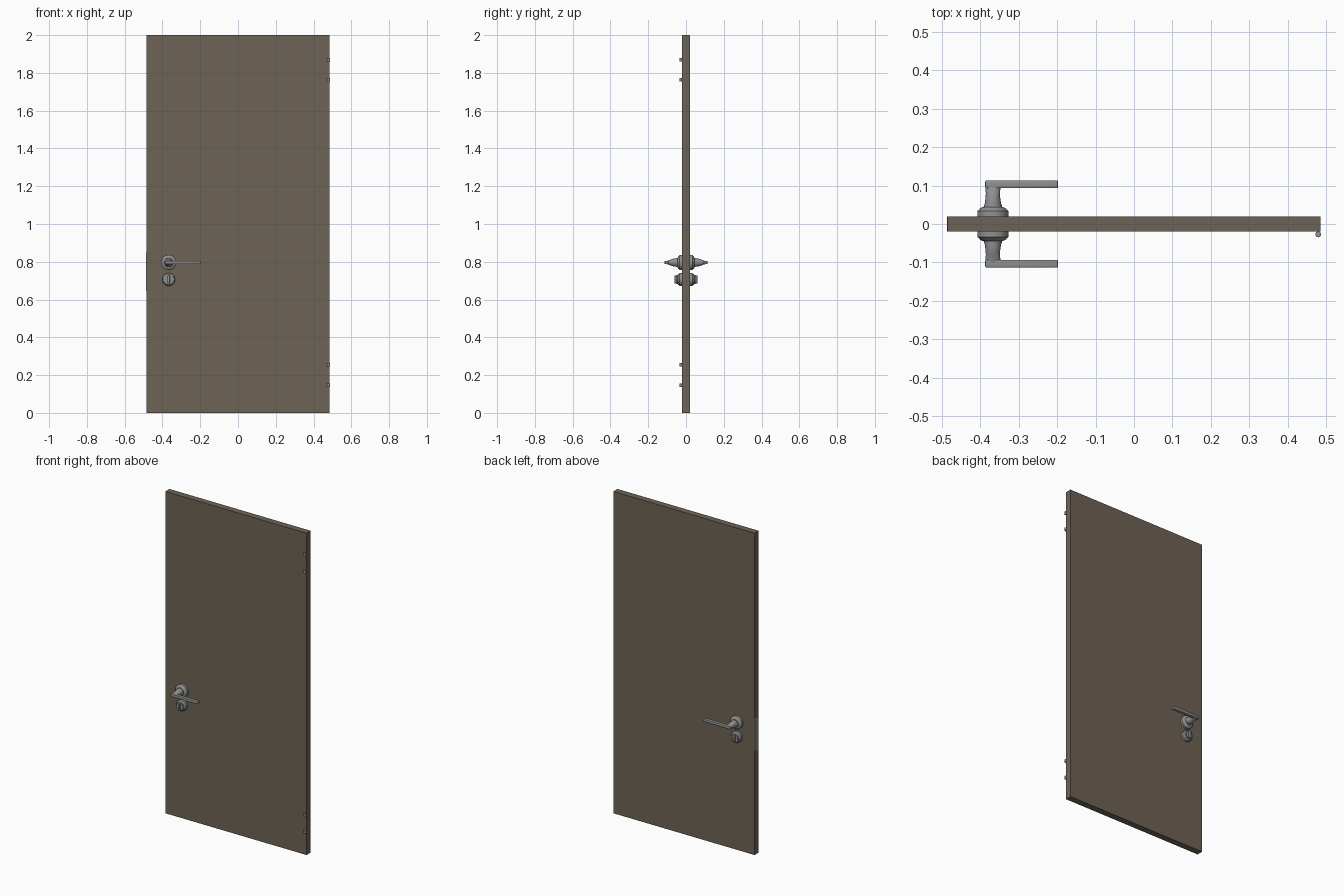
import bpy, bmesh, math

if "Cube" in bpy.data.objects:
    bpy.data.objects.remove(bpy.data.objects["Cube"])

def material(name, rgb):
    m = bpy.data.materials.new(name)
    m.diffuse_color = (*rgb, 1)
    m.use_nodes = True
    m.node_tree.nodes["Principled BSDF"].inputs["Base Color"].default_value = m.diffuse_color
    return m

WOOD = material("brown_door", (0.158, 0.125, 0.092))
METAL = material("grey_metal", (0.28, 0.28, 0.285))

def finish(bm, name, mat, smooth=True, mirror=False):
    bmesh.ops.recalc_face_normals(bm, faces=bm.faces)
    me = bpy.data.meshes.new(name)
    bm.to_mesh(me)
    bm.free()
    me.materials.append(mat)
    ob = bpy.data.objects.new(name, me)
    bpy.context.collection.objects.link(ob)
    bpy.context.view_layer.objects.active = ob
    ob.select_set(True)
    if smooth:
        bpy.ops.object.shade_smooth_by_angle(angle=math.radians(35))
    ob.select_set(False)
    if mirror:  # same fitting on the other face of the door
        mod = ob.modifiers.new("both_faces", 'MIRROR')
        mod.use_axis = (False, True, False)
    return ob

def box(name, lo, hi, mat, bevel=0, mirror=False):
    bm = bmesh.new()
    bmesh.ops.create_cube(bm, size=1)
    for v in bm.verts:
        v.co = [(a + b) / 2 + c * (b - a) for a, b, c in zip(lo, hi, v.co)]
    if bevel:
        bmesh.ops.bevel(bm, geom=bm.edges[:], offset=bevel, segments=3,
                        profile=0.5, affect='EDGES')
    return finish(bm, name, mat, bevel > 0, mirror)

def turned(name, cx, cz, rings, mat):
    """Loft of elliptical rings (depth, half width, half height) along y."""
    bm, n, loops = bmesh.new(), 40, []
    for y, rx, rz in rings:
        loops.append([bm.verts.new((cx + rx * math.cos(2 * math.pi * i / n), y,
                                    cz + rz * math.sin(2 * math.pi * i / n)))
                      for i in range(n)])
    for a, b in zip(loops, loops[1:]):
        for i in range(n):
            j = (i + 1) % n
            bm.faces.new((a[i], a[j], b[j], b[i]))
    bm.faces.new(loops[0])
    bm.faces.new(loops[-1])
    return finish(bm, name, mat, True, True)

# door leaf and the latch plate on its left edge
box("door_leaf", (-0.485, -0.02, 0), (0.485, 0.02, 2), WOOD)
box("latch_plate", (-0.4865, -0.019, 0.645), (-0.48, 0.019, 0.85), METAL)

# handle roses, necks and levers on both faces
HX, HZ, LZ = -0.367, 0.796, 0.706
round_rings = lambda pts: [(y, r, r) for y, r in pts]
turned("handle_rose", HX, HZ, round_rings(
    [(0.018, 0.0405), (0.034, 0.0405), (0.036, 0.037), (0.041, 0.033),
     (0.044, 0.027), (0.044, 0.024), (0.049, 0.023)]), METAL)
turned("handle_neck", HX, HZ,
       [(0.045, 0.023, 0.021), (0.055, 0.021, 0.021), (0.068, 0.019, 0.020),
        (0.080, 0.0185, 0.016), (0.093, 0.0195, 0.0105), (0.1, 0.0195, 0.009)], METAL)
box("lever", (HX - 0.02, 0.093, HZ - 0.009), (-0.198, 0.113, HZ + 0.009),
    METAL, 0.003, True)

# lock roses with turn knobs on both faces
turned("lock_rose", HX, LZ, round_rings(
    [(0.018, 0.034), (0.034, 0.034), (0.037, 0.031), (0.042, 0.028),
     (0.044, 0.023), (0.049, 0.023)]), METAL)
box("turn_knob", (HX - 0.006, 0.045, LZ - 0.022), (HX + 0.006, 0.06, LZ + 0.022),
    METAL, 0.002, True)

# hinge knuckles at the front right edge
for k, z in enumerate((0.146, 0.254, 1.764, 1.87)):
    bm = bmesh.new()
    bmesh.ops.create_cone(bm, cap_ends=True, segments=24, radius1=0.0075,
                          radius2=0.0075, depth=0.018)
    bmesh.ops.translate(bm, verts=bm.verts, vec=(0.479, -0.027, z))
    finish(bm, f"hinge_knuckle_{k + 1}", METAL)
